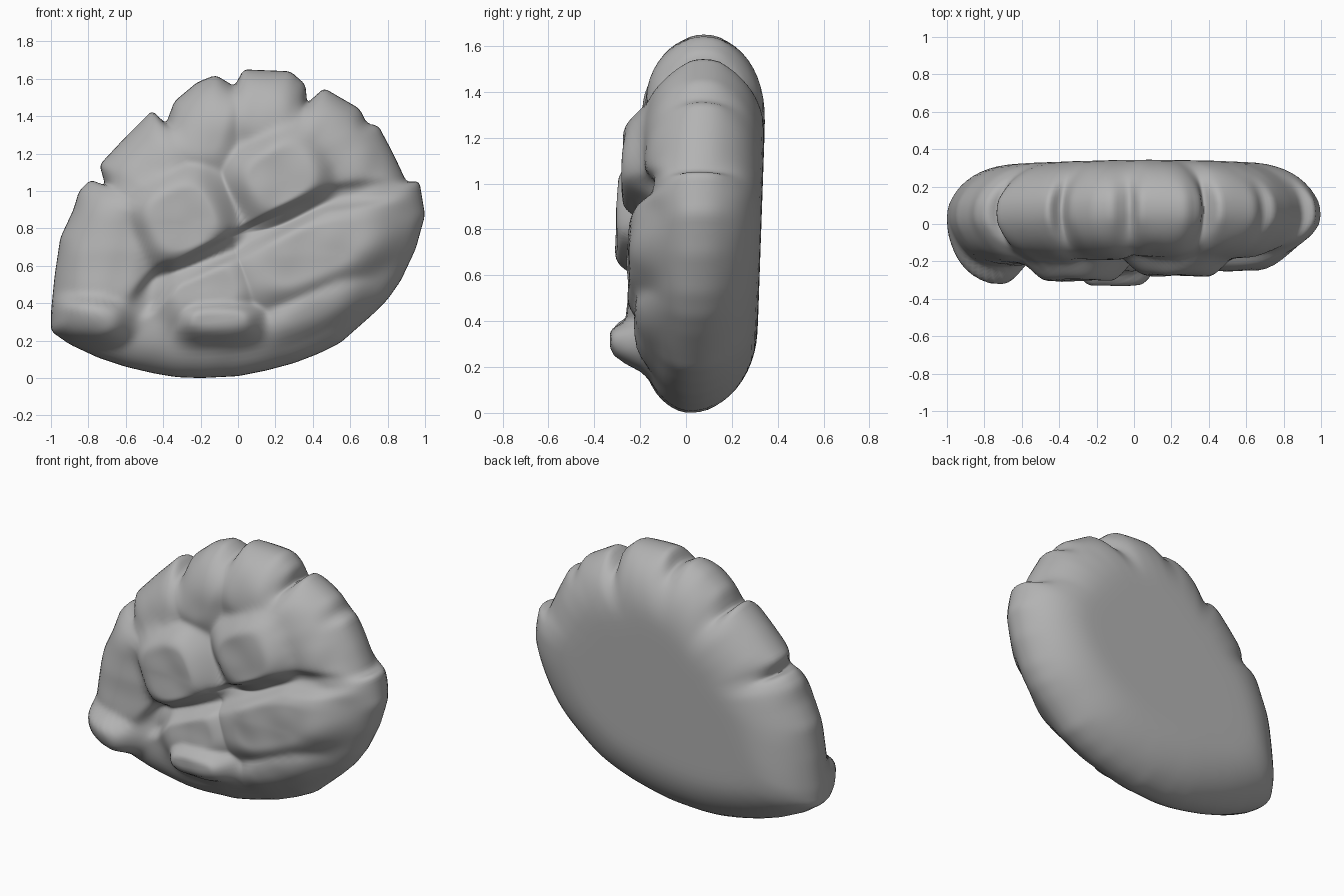
import bpy
import bmesh
from math import sin, cos, pi, radians, sqrt
from mathutils import Vector, noise

default_cube = bpy.data.objects.get("Cube")
if default_cube:
    bpy.data.objects.remove(default_cube, do_unlink=True)

# Silhouette with notched upper rim (x, z)
OUTLINE = [
    (-1, .25), (-1, .35), (-.98, .55), (-.95, .75), (-.88, .9), (-.85, 1),
    (-.79, 1.06), (-.71, 1.03), (-.74, 1.14), (-.6, 1.29), (-.46, 1.43),
    (-.385, 1.36), (-.34, 1.48), (-.22, 1.58), (-.12, 1.62), (-.02, 1.56),
    (.03, 1.65), (.28, 1.64), (.36, 1.57), (.37, 1.47), (.46, 1.55),
    (.65, 1.44), (.69, 1.36), (.75, 1.35), (.83, 1.2), (.9, 1.05),
    (.97, 1.05), (1, .87), (.95, .69), (.87, .52), (.8, .42), (.72, .34),
    (.55, .19), (.43, .13), (.3, .08), (.15, .04), (0, .01), (-.2, 0),
    (-.33, .005), (-.45, .025), (-.6, .06), (-.75, .11), (-.9, .18)]

# Raised plates on the front: x, z, half width, half height, tilt, height
PLATES = [
    (-.3, .85, .26, .25, 25, .14),      # middle left
    (.23, 1.08, .26, .22, 30, .125),    # middle right
    (.4, .67, .42, .2, 22, .085),       # lower band right
    (-.17, .46, .25, .18, 20, .08),     # lower band left
    (-.1, .3, .22, .1, 0, .15),         # bottom ledge
    (-.83, .31, .24, .12, -5, .15),     # left corner ridge
    (-.7, .68, .24, .36, -10, .05),     # left lump
    (-.5, 1.17, .27, .22, 45, .045),    # upper lobes, left to right
    (-.2, 1.36, .2, .26, -15, .045),
    (.17, 1.46, .21, .22, 0, .035),
    (.54, 1.26, .18, .27, 30, .035),
    (.78, 1.1, .15, .22, 25, .02),
    (.42, .37, .28, .1, 25, .05)]       # lower right ridge

# Grooves cut between the plates, laid out the same way
GROOVES = [
    (.05, .75, .5, .06, 27, -.05),      # under the middle plates
    (.62, .98, .25, .06, 8, -.03),      # right end of the same groove
    (-.44, .48, .14, .07, 50, -.05)]    # left of the lower band

CENTRE = Vector((-.05, .75))
FRONT_RIM, BACK_RIM = .28, .36    # width of the rounded edge
FRONT_DEPTH, BACK_DEPTH = .21, .28


def smooth(low, high, value):
    t = min(1, max(0, (value - low) / (high - low)))
    return t * t * (3 - 2 * t)


def resample(points, spacing):
    """Evenly divide the closed outline, keeping its corners."""
    result = []
    for i, point in enumerate(points):
        start = Vector(point)
        end = Vector(points[(i + 1) % len(points)])
        count = max(1, round((end - start).length / spacing))
        result += [start.lerp(end, k / count) for k in range(count)]
    return result


def patch_height(patch, x, z):
    """Height of one soft-edged plate or groove at this place."""
    cx, cz, half_w, half_h, tilt, height = patch
    a = radians(tilt)
    u = ((x - cx) * cos(a) + (z - cz) * sin(a)) / half_w
    v = ((z - cz) * cos(a) - (x - cx) * sin(a)) / half_h
    reach = (abs(u) ** 3 + abs(v) ** 3) ** (1 / 3)
    return height * (1 - smooth(.6, 1.3, reach))


def surface_depth(x, z, inset, front):
    middle = .02 + .035 * z
    edge = max(0, 1 - inset / (FRONT_RIM if front else BACK_RIM))
    swell = sqrt(1 - edge * edge)
    if not front:
        return middle + BACK_DEPTH * swell
    relief = max(patch_height(plate, x, z) for plate in PLATES)
    relief += min(patch_height(groove, x, z) for groove in GROOVES)
    relief += .012 * noise.noise(Vector((x * 6, 0, z * 6)))
    return middle - swell * (FRONT_DEPTH + relief)


# Spokes to the rim, averaged more and more towards the middle
spokes = [point - CENTRE for point in resample(OUTLINE, .02)]
total = len(spokes)


def averaged(reach):
    span = range(-reach, reach + 1)
    return [sum((spokes[(i + k) % total] for k in span), Vector((0, 0)))
            / len(span) for i in range(total)]


sharp, rounded, even = averaged(1), averaged(5), averaged(12)


def ring(bm, inset_at, front):
    verts = []
    for at_rim, near_rim, inside in zip(sharp, rounded, even):
        inset = inset_at(inside.length)
        spoke = at_rim.lerp(near_rim, smooth(0, .1, inset))
        spoke = spoke.lerp(inside, smooth(.05, .45, inset))
        spot = CENTRE + spoke - spoke.normalized() * inset
        y = surface_depth(spot.x, spot.y, inset, front)
        verts.append(bm.verts.new((spot.x, y, spot.y)))
    return verts


def side_rings(bm, front, inner_count):
    """Rings from just inside the rim towards the middle."""
    rings = []
    steps = 12
    width = FRONT_RIM if front else BACK_RIM
    for k in range(1, steps + 1):
        inset = width * (1 - cos(pi / 2 * k / steps))
        rings.append(ring(bm, lambda length, d=inset: d, front))
    for k in range(1, inner_count):
        f = k / inner_count
        rings.append(ring(
            bm, lambda length, f=f: width + (length - width) * f, front))
    return rings


def bridge(bm, first, second):
    for i in range(total):
        j = (i + 1) % total
        bm.faces.new((first[i], first[j], second[j], second[i]))


# Body: notched rim, rounded flat back and plated front
bm = bmesh.new()
rim = ring(bm, lambda length: 0, True)
for front, inner_count in ((True, 28), (False, 8)):
    previous = rim
    rings = side_rings(bm, front, inner_count)
    for current in rings:
        bridge(bm, previous, current)
        previous = current
    y = surface_depth(CENTRE.x, CENTRE.y, BACK_RIM, front)
    tip = bm.verts.new((CENTRE.x, y, CENTRE.y))
    for i in range(total):
        bm.faces.new((previous[i], previous[(i + 1) % total], tip))
    # Wear the creases down a little
    worn = [vert for loop in rings[2:] for vert in loop]
    for _ in range(3):
        bmesh.ops.smooth_vert(bm, verts=worn, factor=.5, use_axis_x=True,
                              use_axis_y=True, use_axis_z=True)
bmesh.ops.recalc_face_normals(bm, faces=bm.faces)
mesh = bpy.data.meshes.new("plated_rock")
bm.to_mesh(mesh)
bm.free()
rock = bpy.data.objects.new("plated_rock", mesh)
bpy.context.collection.objects.link(rock)

# Plain grey stone
stone = bpy.data.materials.new("grey_stone")
stone.use_nodes = True
colour = (.45, .45, .45, 1)
stone.diffuse_color = colour
stone.node_tree.nodes["Principled BSDF"].inputs["Base Color"].default_value = colour
mesh.materials.append(stone)

bpy.ops.object.select_all(action='DESELECT')
rock.select_set(True)
bpy.context.view_layer.objects.active = rock
bpy.ops.object.shade_smooth_by_angle(angle=radians(65))
